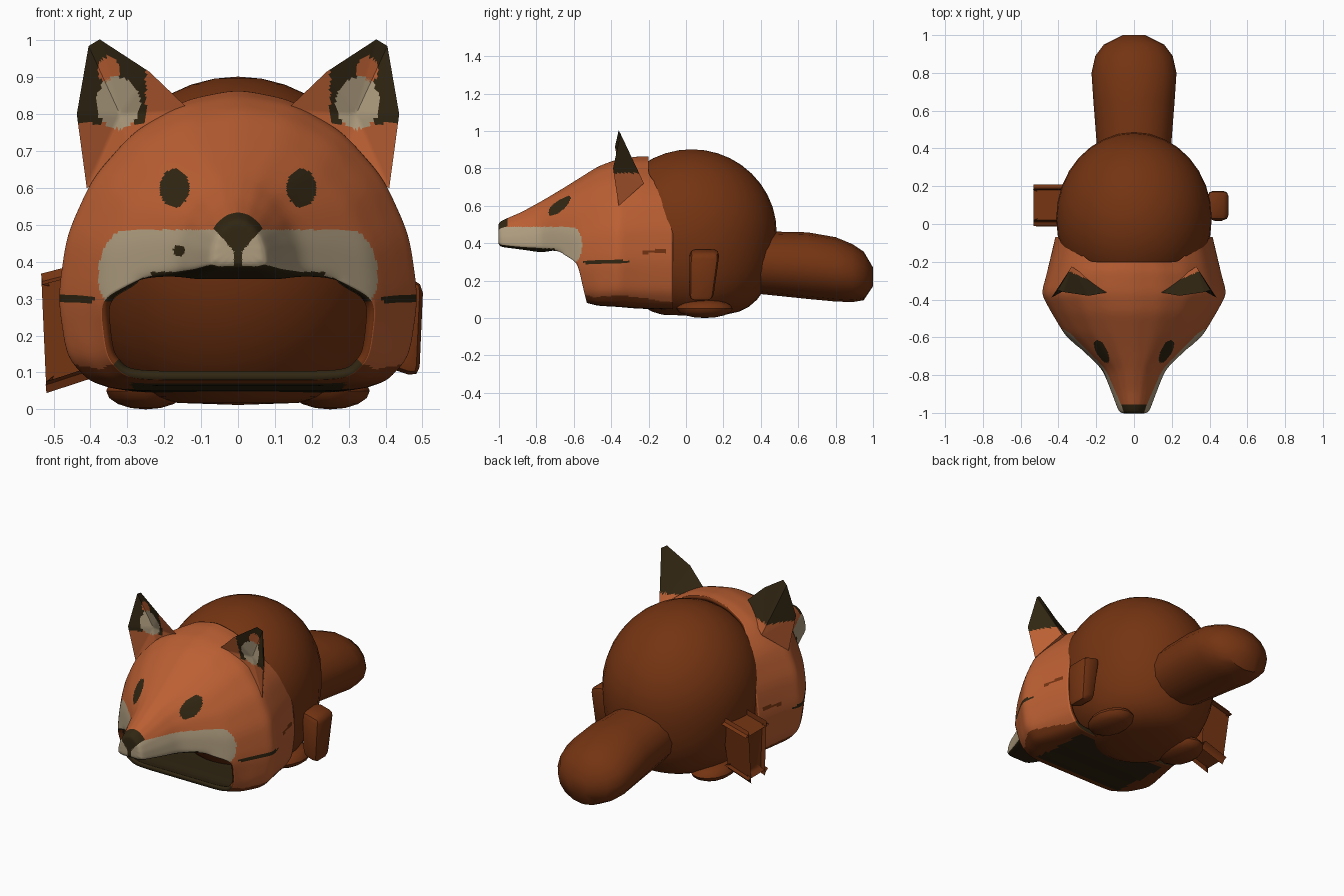
import bpy, bmesh, math
from mathutils import Vector

if "Cube" in bpy.data.objects:
    bpy.data.objects.remove(bpy.data.objects["Cube"])


def material(name, rgb):
    m = bpy.data.materials.new(name)
    m.diffuse_color = (*rgb, 1)
    m.use_nodes = True
    m.node_tree.nodes["Principled BSDF"].inputs["Base Color"].default_value = m.diffuse_color
    return m


ORANGE, CREAM, BROWN, DARK = range(4)
MATS = [material("orange fur", (0.50, 0.116, 0.033)),
        material("cream fur", (0.43, 0.34, 0.215)),
        material("brown fur", (0.175, 0.034, 0.006)),
        material("dark brown", (0.030, 0.019, 0.006))]


def finish(name, bm, mat=None, levels=(), angle=40, fix=True):
    """Make an object from a bmesh, refine it and smooth it."""
    if fix:
        bmesh.ops.recalc_face_normals(bm, faces=bm.faces)
    me = bpy.data.meshes.new(name)
    bm.to_mesh(me)
    bm.free()
    ob = bpy.data.objects.new(name, me)
    bpy.context.collection.objects.link(ob)
    for m in (MATS if mat is None else [MATS[mat]]):
        me.materials.append(m)
    bpy.ops.object.select_all(action='DESELECT')
    ob.select_set(True)
    bpy.context.view_layer.objects.active = ob
    for kind, n in levels:
        mod = ob.modifiers.new("refine", 'SUBSURF')
        mod.subdivision_type = kind
        mod.levels = mod.render_levels = n
        bpy.ops.object.modifier_apply(modifier=mod.name)
    bpy.ops.object.shade_smooth_by_angle(angle=math.radians(angle))
    return ob


def paint(ob, rule):
    for p in ob.data.polygons:
        p.material_index = rule(p.center, p.normal)


def loft(rings, skip=lambda i, j: False, cap_start=False):
    bm = bmesh.new()
    vs = [[bm.verts.new(p) for p in r] for r in rings]
    n = len(vs[0])
    for i in range(len(vs) - 1):
        a, b = vs[i], vs[i + 1]
        for j in range(n):
            if not skip(i, j):
                k = (j + 1) % n
                bm.faces.new((a[j], b[j], b[k], a[k]))
    if cap_start:
        bm.faces.new(vs[0])
    bm.faces.new(vs[-1][::-1])
    return bm


def inside(a, b, ca, cb, ra, rb):
    return ((a - ca) / ra) ** 2 + ((b - cb) / rb) ** 2 < 1


# Hooded head: y, crown z, lip z, underside z, half width
SECTIONS = [(-.07, .868, .30, .045, .42), (-.26, .868, .31, .05, .465),
            (-.37, .852, .30, .06, .495), (-.47, .815, .30, .065, .44),
            (-.58, .745, .295, .08, .375), (-.67, .688, .35, .368, .275),
            (-.77, .628, .372, .35, .17), (-.88, .567, .378, .366, .125),
            (-.99, .52, .39, .38, .083)]


def head_ring(y, top, lip, low, w):
    """Elliptical dome above the lip, flat or boxy underside below it."""
    dome = [math.radians(18 * j) for j in range(6)]
    half = [(w * math.sin(t), y, lip + (top - lip) * math.cos(t)) for t in dome]
    if y < -.6:                                   # snout
        half += [(w * .67, y, low), (w * .33, y, low), (0, y, low)]
    else:                                         # hood, chin rim set back
        yy = y + (.05 if y < -.5 else 0)
        half += [(w * .95, yy + .3 * (y - yy), .14), (w * .79, yy, low), (0, yy, low)]
    if y > -.1:                                   # stepped back edge
        half[:3] = [(x, -.2, z) for x, _, z in half[:3]]
    return half + [(-x, yy, z) for x, yy, z in half[-2:0:-1]]


rings = [head_ring(*s) for s in SECTIONS]
rings.append([(x * .75, -1.003, .45 + (z - .45) * .75) for x, y, z in rings[-1]])
# the face opening lies below the snout, in front of the chin rim
head = finish("fox_head_hood", loft(rings, lambda i, j: i == 4 and 5 <= j <= 10),
              levels=[('SIMPLE', 1), ('CATMULL_CLARK', 3)], fix=False)


def head_colour(c, n):
    ax, y, z = abs(c.x), c.y, c.z
    if y < -.4 and inside(ax, z, .172, .60, .04, .052):           # eyes
        return DARK
    if y < -.955 and z > .43 and ax < (z - .43) * .9 + .012:      # nose
        return DARK
    if y < -.97 and z <= .45 and ax < .011:                      # lip line
        return DARK
    if y < -.64 and (n.z < -.6 or (z < .373 and y < -.7)):        # mouth
        return DARK
    if y < -.6 and inside(c.x, z, -.16, .43, .016, .016):        # whisker dot
        return DARK
    if y < -.5 and ((y < -.61 and z < .487)
                    or inside(y, z, -.61, .39, .055, .097)):      # muzzle
        return CREAM
    if -.55 < y < -.3 and abs(z - .30) < .009:                   # cheek creases
        return DARK
    if -.23 < y < -.1 and ax > .3 and abs(z - .355) < .01:
        return BROWN
    if z < .12 and n.z < -.6:                                    # underside
        return DARK if ax < .29 and -.49 < y < -.1 else BROWN
    return ORANGE


paint(head, head_colour)
shell = head.modifiers.new("lining", 'SOLIDIFY')
shell.thickness = .025
shell.offset = -1
shell.material_offset = 3
shell.material_offset_rim = 2

# Ears: a dished front and a ridged back around one outline
OUTLINE = [(.13, -.36, .81), (.24, -.38, .915), (.375, -.36, 1.003), (.405, -.35, .985),
           (.437, -.39, .80), (.41, -.36, .60), (.28, -.33, .66)]


def ear_colour(c, n):
    ax, z = abs(c.x), c.z
    if n.y < 0:
        if inside(ax, z, .325, .83, .06, .07):
            return CREAM
        if ax < .25 or inside(ax, z, .35, .92, .03, .035):
            return ORANGE
    return DARK if z > .775 else ORANGE


for side, s in (("right", 1), ("left", -1)):
    bm = bmesh.new()
    rim = [bm.verts.new((s * x, y, z)) for x, y, z in OUTLINE]
    dish = bm.verts.new((s * .32, -.325, .80))
    ridge = bm.verts.new((s * .33, -.225, .72))
    for k in range(len(rim)):
        a, b = rim[k], rim[(k + 1) % len(rim)]
        bm.faces.new((a, b, dish))
        bm.faces.new((b, a, ridge))
    ear = finish(side + "_ear", bm, levels=[('SIMPLE', 4)], angle=30)
    paint(ear, ear_colour)

# Round body, squarer towards its base
bm = bmesh.new()
bmesh.ops.create_uvsphere(bm, u_segments=32, v_segments=20, radius=1)
for v in bm.verts:
    x, y, z = v.co
    r = math.hypot(x, y)
    if z < 0 and r > 1e-4:
        f = r ** (.5 + .5 * max(0, -y)) / r
        x, y = x * f, y * f
    v.co = Vector((.412 * x, .03 + .455 * y, .457 + .445 * z))
finish("body", bm, BROWN)

# Tail: rounded sections (y, centre z, half width, half height)
TAIL = [(.33, .30, .19, .165), (.65, .28, .215, .178), (.8, .26, .225, .172),
        (.89, .24, .205, .155), (.95, .225, .16, .13), (1.0, .22, .06, .05)]
turn = [math.pi * k / 8 for k in range(16)]
finish("tail", loft([[(rx * math.sin(t), y, cz + rz * math.cos(t)) for t in turn]
                     for y, cz, rx, rz in TAIL], cap_start=True), BROWN)

# Small arms and feet on both sides
for side, s in (("right", 1), ("left", -1)):
    bm = bmesh.new()
    bmesh.ops.create_cube(bm, size=1)
    for v in bm.verts:
        x, y, z = v.co
        taper = .8 if z < 0 else 1
        v.co = Vector((s * (.445 + .115 * x * taper), .09 + .16 * y * taper + .02 * z,
                       .23 + .26 * z - .03 * x))
    bmesh.ops.bevel(bm, geom=bm.edges[:], offset=.03, segments=2, affect='EDGES', profile=.5)
    finish(side + "_arm", bm, BROWN)

    bm = bmesh.new()
    bmesh.ops.create_uvsphere(bm, u_segments=14, v_segments=8, radius=1)
    for v in bm.verts:
        v.co = Vector((s * .25 + .11 * v.co.x, .1 + .15 * v.co.y, .05 + .05 * v.co.z))
    finish(side + "_foot", bm, BROWN)
